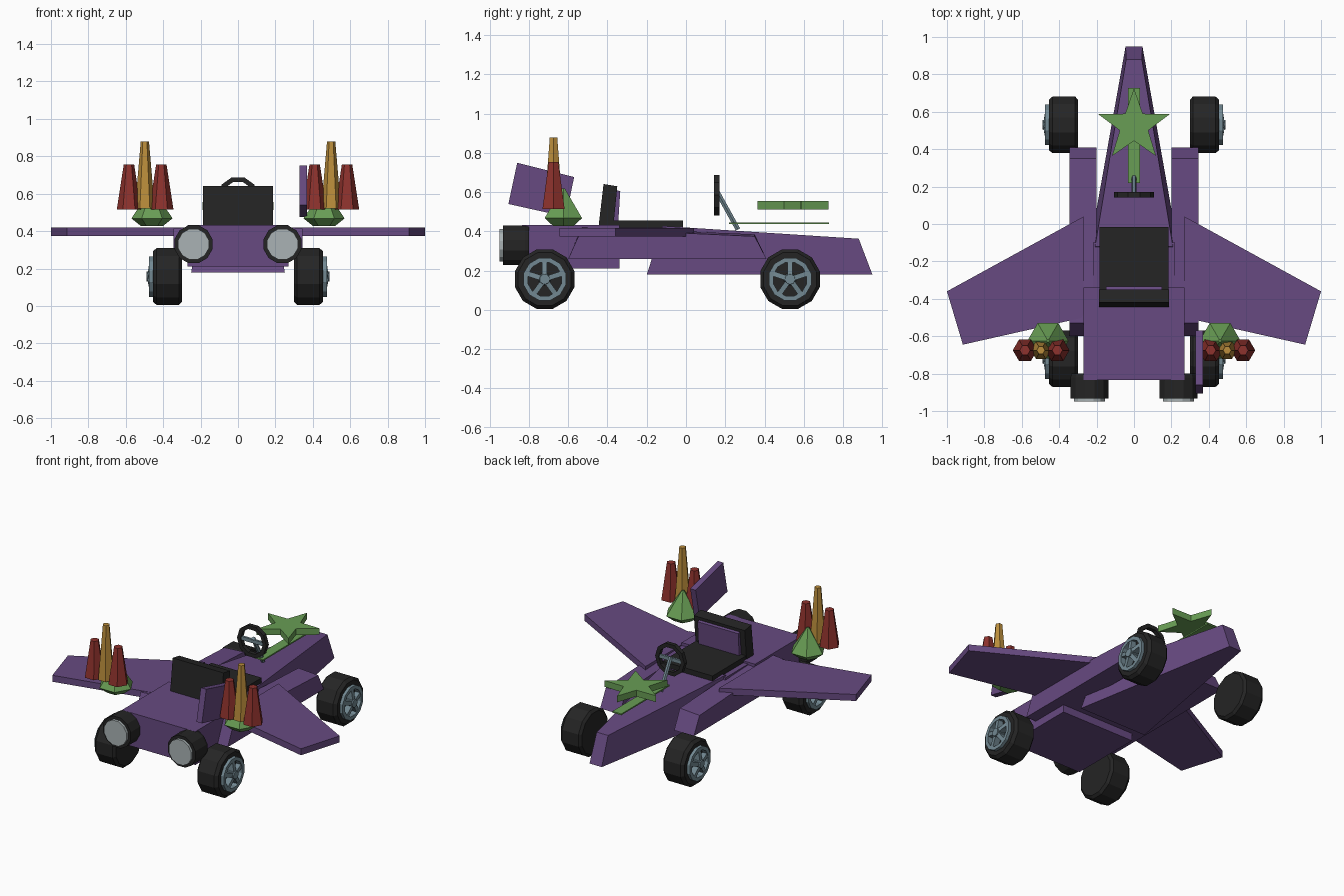
import bpy, bmesh, math
from mathutils import Vector

if "Cube" in bpy.data.objects:
    bpy.data.objects.remove(bpy.data.objects["Cube"])


def mat(name, r, g, b):
    m = bpy.data.materials.new(name)
    m.diffuse_color = (r, g, b, 1)
    m.use_nodes = True
    m.node_tree.nodes["Principled BSDF"].inputs["Base Color"].default_value = m.diffuse_color
    return m


PURPLE = mat("purple paint", .135, .068, .22)
BLACK = mat("black rubber", .018, .018, .018)
STEEL = mat("blue steel", .17, .25, .29)
SILVER = mat("light silver", .40, .45, .46)
GREEN = mat("green", .14, .34, .09)
GOLD = mat("gold", .50, .27, .045)
RED = mat("red", .27, .032, .026)


def loft(name, rings, m, closed=False):
    """Join equal-length rings of points; cap the ends, or close the loop."""
    bm = bmesh.new()
    vs = [[bm.verts.new(p) for p in r] for r in rings]
    n = len(rings[0])
    pairs = list(zip(vs, vs[1:] + ([vs[0]] if closed else [])))
    for a, b in pairs:
        for i in range(n):
            j = (i + 1) % n
            bm.faces.new((a[i], a[j], b[j], b[i]))
    if not closed:
        bm.faces.new(vs[0])
        bm.faces.new(vs[-1])
    bmesh.ops.recalc_face_normals(bm, faces=bm.faces)
    me = bpy.data.meshes.new(name)
    bm.to_mesh(me)
    bm.free()
    me.materials.append(m)
    o = bpy.data.objects.new(name, me)
    bpy.context.collection.objects.link(o)
    return o


def extrude_x(name, yz, x0, x1, m):
    return loft(name, [[(x, y, z) for y, z in yz] for x in (x0, x1)], m)


def extrude_z(name, xy, z0, z1, m):
    return loft(name, [[(x, y, z) for x, y in xy] for z in (z0, z1)], m)


def turned(name, origin, axis, profile, n, m, phase=0, closed=False):
    """Rings of (distance along axis, radius) around an axis."""
    d = Vector(axis).normalized()
    u = Vector((1, 0, 0)) if abs(d.x) < .5 else Vector((0, 0, 1))
    u = (u - d * u.dot(d)).normalized()
    v = d.cross(u)
    rings = []
    for t, r in profile:
        rings.append([Vector(origin) + d * t + r * (u * math.cos(a) + v * math.sin(a))
                      for a in (2 * math.pi * (i + phase) / n for i in range(n))])
    return loft(name, rings, m, closed)


def box(name, x0, x1, y0, y1, z0, z1, m):
    return extrude_x(name, [(y0, z0), (y1, z0), (y1, z1), (y0, z1)], x0, x1, m)


# Tapered nose, narrow at the tip and wider at the bottom
loft("nose", [
    [(-.045, .95, .18), (.045, .95, .18), (.25, -.20, .18), (-.25, -.20, .18)],
    [(-.042, .88, .363), (.042, .88, .363), (.208, -.12, .428), (-.208, -.12, .428)]], PURPLE)
# Rear deck and filler under the seat
box("rear_body", -.27, .27, -.835, -.34, .21, .432, PURPLE)
box("cockpit_floor", -.22, .22, -.36, -.10, .26, .42, PURPLE)

for s, side in ((-1, "left"), (1, "right")):
    # Side pod with slanted ends
    loft(side + "_side_pod", [
        [(s * .20, y, z) for y, z in ((.41, .26), (.35, .385), (-.53, .425), (-.60, .26))],
        [(s * .345, y, z) for y, z in ((.41, .26), (.35, .375), (-.53, .415), (-.60, .26))]], PURPLE)
    # Swept wing
    extrude_z(side + "_wing", [(s * .27, .04), (s * 1, -.36), (s * .915, -.645), (s * .27, -.50)],
              .375, .418, PURPLE)
    # Exhaust drum with bright end
    turned(side + "_exhaust", (s * .238, -.80, .33), (0, -1, 0),
           [(0, .10), (.02, .105), (.133, .105)], 12, BLACK, .5)
    turned(side + "_exhaust_lens", (s * .238, -.93, .33), (0, -1, 0),
           [(0, .085), (.02, .085)], 12, SILVER, .5)
    # Wheels
    for yc, end in ((.53, "front"), (-.72, "rear")):
        name = side + "_" + end
        o = (s * .30, yc, .157)
        turned(name + "_tyre", o, (s, 0, 0),
               [(0, .14), (.015, .157), (.135, .157), (.155, .14), (.155, .112), (.14, .108)],
               12, BLACK, .5)
        turned(name + "_rim", o, (s, 0, 0),
               [(.14, .112), (.175, .112), (.175, .088), (.14, .088)], 12, STEEL, .5, True)
        turned(name + "_hub", o, (s, 0, 0), [(.14, .032), (.19, .026)], 10, STEEL)
        for k in range(5):
            a = math.radians(90 + 72 * k)
            c, t = Vector((0, math.cos(a), math.sin(a))), Vector((0, -math.sin(a), math.cos(a)))
            loft(f"{name}_spoke_{k + 1}", [
                [Vector(o) + Vector((s * x, 0, 0)) + c * r + t * w
                 for x, w in ((.14, -.013), (x1, -.013), (x1, .013), (.14, .013))]
                for r, x1 in ((.01, .185), (.098, .17))], STEEL)
    # Flame cluster: green crystal, two red cones, one tall gold cone
    turned(side + "_crystal", (s * .46, -.625, 0), (0, 0, 1),
           [(.428, .06), (.468, .11), (.62, .008)], 6, GREEN)
    for x in (.41, .583):
        turned(side + "_red_cone", (s * x, -.675, 0), (0, 0, 1),
               [(.515, .065), (.755, .028)], 6, RED)
    turned(side + "_gold_cone", (s * .498, -.675, 0), (0, 0, 1),
           [(.52, .053), (.88, .022)], 6, GOLD)

# Single tilted tail fin
extrude_x("tail_fin", [(-.86, .75), (-.57, .677), (-.612, .475), (-.905, .54)], .328, .368, PURPLE)

# Seat with a purple back pad
box("seat_cushion", -.185, .185, -.40, -.015, .42, .455, BLACK)
extrude_x("seat_back", [(-.445, .43), (-.37, .43), (-.35, .63), (-.42, .642)], -.187, .187, BLACK)
extrude_x("seat_back_pad", [(-.38, .45), (-.345, .45), (-.335, .605), (-.37, .615)], -.15, .15, PURPLE)

# Steering wheel and column
turned("steering_wheel", (0, .157, .585), (0, 1, 0),
       [(-.014, .108), (.014, .108), (.014, .082), (-.014, .082)], 10, BLACK, 0, True)
box("steering_crossbar", -.09, .09, .15, .165, .573, .597, STEEL)
turned("steering_column", (0, .16, .60), (0, .105, -.19), [(0, .014), (.217, .014)], 6, STEEL)

# Floating star above a thin strip
star = []
for i in range(10):
    a = math.radians(90 + 36 * i)
    r = .08 if i % 2 else .2
    star.append((r * math.cos(a), .525 + r * math.sin(a)))
extrude_z("star", star, .513, .555, GREEN)
box("star_strip", -.033, .033, .22, .728, .437, .446, GREEN)
